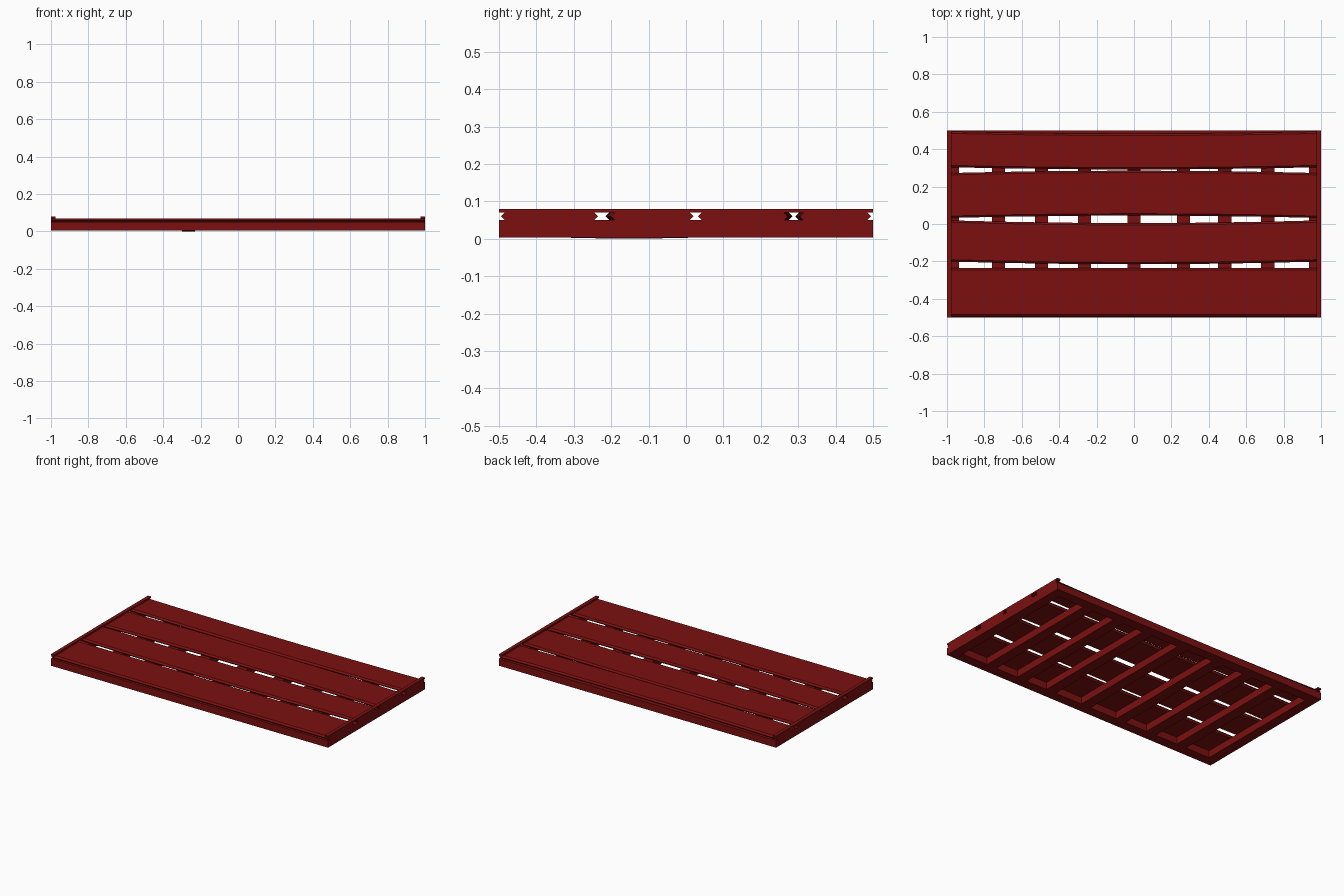
import bpy
import bmesh

if "Cube" in bpy.data.objects:
    bpy.data.objects.remove(bpy.data.objects["Cube"], do_unlink=True)

# One paint colour for the whole deck
red = bpy.data.materials.new("deep_red_paint")
red.use_nodes = True
COLOUR = (0.2, 0.005, 0.005, 1)
red.diffuse_color = COLOUR
red.node_tree.nodes["Principled BSDF"].inputs["Base Color"].default_value = COLOUR


def loft(name, rings):
    """Skin a row of matching closed sections and cap both ends."""
    bm = bmesh.new()
    loops = [[bm.verts.new(p) for p in ring] for ring in rings]
    for a, b in zip(loops, loops[1:]):
        for i in range(len(a)):
            j = (i + 1) % len(a)
            bm.faces.new((a[i], a[j], b[j], b[i]))
    bm.faces.new(loops[0])
    bm.faces.new(loops[-1])
    bmesh.ops.recalc_face_normals(bm, faces=bm.faces)
    mesh = bpy.data.meshes.new(name)
    bm.to_mesh(mesh)
    bm.free()
    mesh.materials.append(red)
    obj = bpy.data.objects.new(name, mesh)
    bpy.context.collection.objects.link(obj)
    return obj


def box(name, x0, x1, y0, y1, z0, z1):
    return loft(name, [[(x0, y0, z), (x1, y0, z), (x1, y1, z), (x0, y1, z)]
                       for z in (z0, z1)])


FRAME_BOTTOM, FRAME_TOP, DECK_TOP, TRIM_TOP = 0.004, 0.05, 0.07, 0.08
BEAM = 0.065


# Deck boards with pointed long edges, some bowed sideways
def board(name, y0, y1, bow, steps=16, bevel=0.01):
    mid = (FRAME_TOP + DECK_TOP) / 2
    rings = []
    for i in range(steps + 1):
        x = -1 + 2 * i / steps
        shift = bow * (1 - x * x)
        section = [(y0 + bevel, FRAME_TOP), (y1 - bevel, FRAME_TOP), (y1, mid),
                   (y1 - bevel, DECK_TOP), (y0 + bevel, DECK_TOP), (y0, mid)]
        rings.append([(x, y + shift, z) for y, z in section])
    return loft(name, rings)


board("front_board", -0.495, -0.235, 0)
board("front_middle_board", -0.2, 0.02, -0.015)
board("back_middle_board", 0.032, 0.272, 0.013)
board("back_board", 0.304, 0.495, -0.012)

# Outer frame: front and back rails, end beams, and raised end trims
for side, s in (("front", -1), ("back", 1)):
    ya, yb = sorted((s * 0.5, s * (0.5 - BEAM)))
    box(side + "_rail", -1, 1, ya, yb, FRAME_BOTTOM, FRAME_TOP)
for side, s in (("right", -1), ("left", 1)):
    xa, xb = sorted((s, s * (1 - BEAM)))
    box(side + "_end_beam", xa, xb, -0.5 + BEAM, 0.5 - BEAM, FRAME_BOTTOM, FRAME_TOP)
    xa, xb = sorted((s, s * 0.977))
    box(side + "_end_trim", xa, xb, -0.5, 0.5, DECK_TOP, TRIM_TOP)


# Cross joists under the boards; one sags slightly to the ground
def joist(name, x, sag, steps=8):
    reach = 0.5 - BEAM
    rings = []
    for i in range(steps + 1):
        t = -1 + 2 * i / steps
        low = FRAME_BOTTOM - sag * max(0, 1 - abs(t + 0.35) * 2)
        rings.append([(x - 0.035, t * reach, low), (x + 0.035, t * reach, low),
                      (x + 0.035, t * reach, FRAME_TOP),
                      (x - 0.035, t * reach, FRAME_TOP)])
    return loft(name, rings)


for n, x in enumerate((-0.725, -0.495, -0.265, 0, 0.265, 0.485, 0.715)):
    joist(f"joist_{n + 1}", x, 0.0044 if n == 2 else 0)
